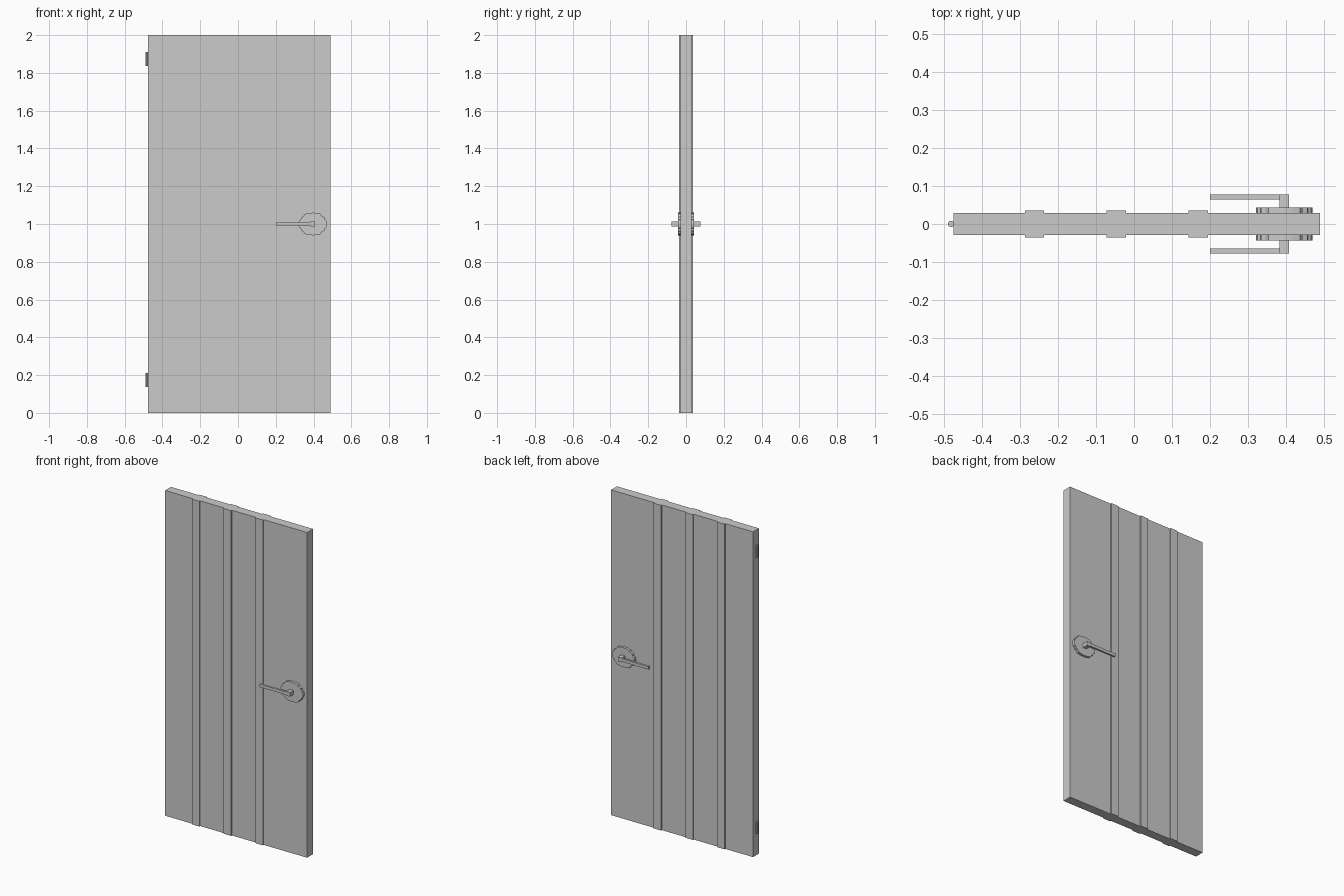
import bpy, bmesh, math
from mathutils import Vector

if "Cube" in bpy.data.objects:
    bpy.data.objects.remove(bpy.data.objects["Cube"])


def make_object(name, bm):
    bmesh.ops.recalc_face_normals(bm, faces=bm.faces)
    mesh = bpy.data.meshes.new(name)
    bm.to_mesh(mesh)
    bm.free()
    obj = bpy.data.objects.new(name, mesh)
    bpy.context.collection.objects.link(obj)
    return obj


def prism(name, points, direction):
    """Extrude a closed outline of 3D points along a direction."""
    bm = bmesh.new()
    face = bm.faces.new([bm.verts.new(p) for p in points])
    new = bmesh.ops.extrude_face_region(bm, geom=[face], use_keep_orig=True)
    verts = [g for g in new["geom"] if isinstance(g, bmesh.types.BMVert)]
    bmesh.ops.translate(bm, verts=verts, vec=Vector(direction))
    return make_object(name, bm)


def box(name, x0, x1, y0, y1, z0, z1):
    return prism(name, [(x0, y0, z0), (x1, y0, z0), (x1, y1, z0), (x0, y1, z0)],
                 (0, 0, z1 - z0))


# Door leaf: one plan profile with three raised strips on both faces
HALF, RAISED = 0.0285, 0.036
front = [(-0.476, -HALF)]
for x0, x1 in [(-0.287, -0.237), (-0.072, -0.021), (0.144, 0.195)]:
    front += [(x0, -HALF), (x0, -RAISED), (x1, -RAISED), (x1, -HALF)]
front.append((0.49, -HALF))
plan = front + [(x, -y) for x, y in reversed(front)]
prism("door_leaf", [(x, y, 0) for x, y in plan], (0, 0, 2))

# Scalloped rose outline, mirrored from one quarter
quarter = [(0.075, 0.008), (0.071, 0.020), (0.063, 0.025), (0.061, 0.036),
           (0.050, 0.041), (0.042, 0.053), (0.022, 0.058)]
top = quarter + [(0, 0.06)] + [(-x, z) for x, z in reversed(quarter)]
outline = top + [(-x, -z) for x, z in top]
CX, CZ = 0.396, 1.0

# Handle set on each face
for side, s in (("front", -1), ("back", 1)):
    prism(side + "_rose", [(CX + x, s * HALF, CZ + z) for x, z in outline],
          (0, s * 0.015, 0))
    box(side + "_handle_stem", 0.384, 0.408, s * 0.0435, s * 0.078, 0.987, 1.013)
    box(side + "_handle_lever", 0.20, 0.384, s * 0.065, s * 0.078, 0.991, 1.009)

# Hinge barrels on the left edge
for label, z0, z1 in (("lower", 0.138, 0.21), ("upper", 1.836, 1.91)):
    ring = [(-0.482 + 0.0085 * math.cos(math.radians(a + 22.5)),
             0.0085 * math.sin(math.radians(a + 22.5)), z0) for a in range(0, 360, 45)]
    prism(label + "_hinge", ring, (0, 0, z1 - z0))
